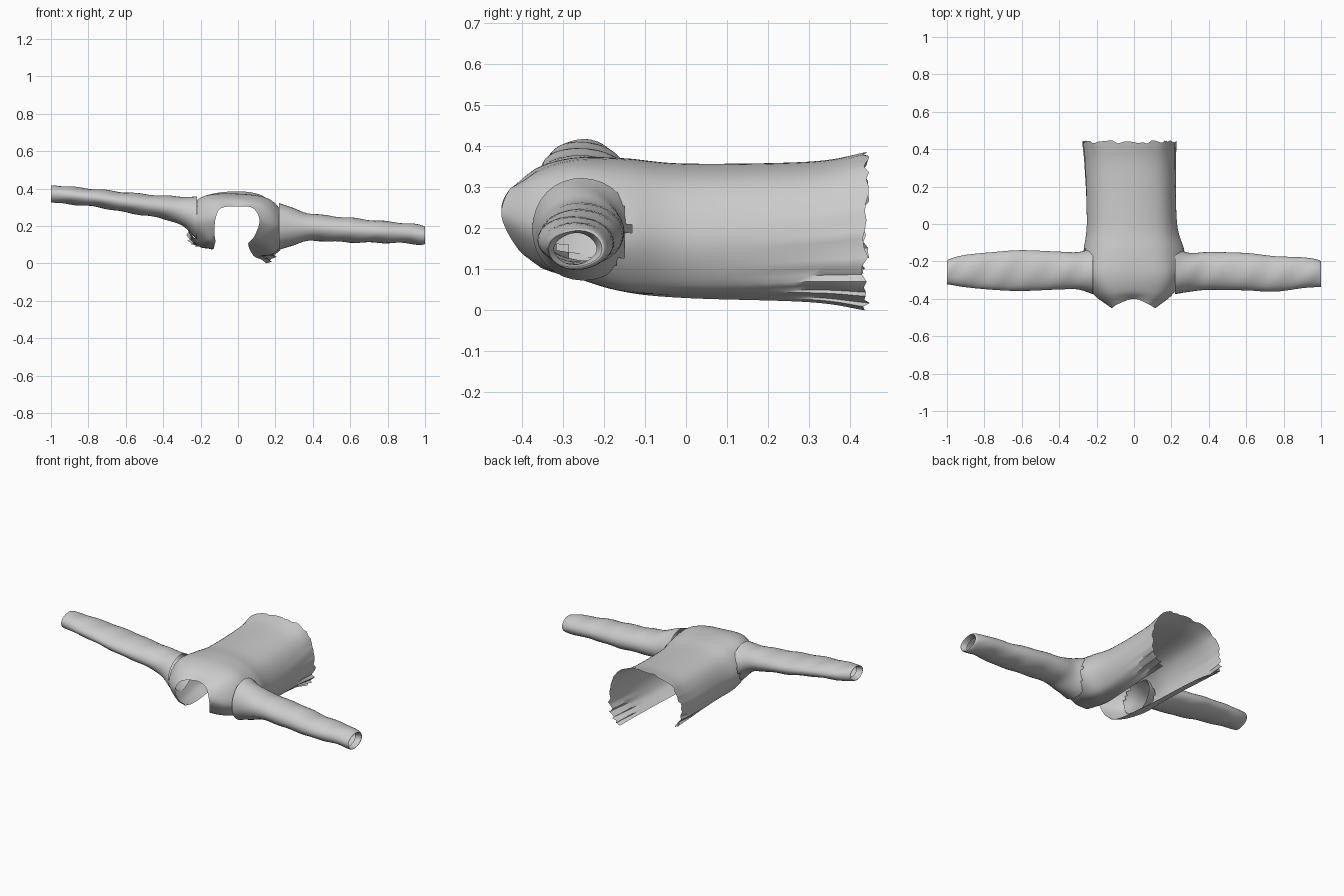
import bpy, bmesh, math, random
from mathutils import Vector

if "Cube" in bpy.data.objects:
    bpy.data.objects.remove(bpy.data.objects["Cube"])

random.seed(4)


def spline(pts, n):
    """Catmull-Rom resample, n steps per span."""
    p = [Vector(q) for q in pts]
    p = [2 * p[0] - p[1]] + p + [2 * p[-1] - p[-2]]
    out = []
    for i in range(1, len(p) - 2):
        a, b, c, d = p[i - 1:i + 3]
        for k in range(n):
            t = k / n
            out.append(0.5 * (2 * b + (c - a) * t + (2 * a - 5 * b + 4 * c - d) * t * t
                              + (3 * b - a - 3 * c + d) * t ** 3))
    return out + [p[-2]]


def loft(name, rows, closed=False, skip=None):
    """Skin a list of equal-length point rows; skip(center) drops faces."""
    bm = bmesh.new()
    grid = [[bm.verts.new(p) for p in r] for r in rows]
    n = len(rows[0])
    for a, b in zip(grid, grid[1:]):
        for j in range(n if closed else n - 1):
            k = (j + 1) % n
            f = bm.faces.new((a[j], a[k], b[k], b[j]))
            if skip and skip(f.calc_center_median()):
                bm.faces.remove(f)
    loose = [v for v in bm.verts if not v.link_faces]
    bmesh.ops.delete(bm, geom=loose, context='VERTS')
    bmesh.ops.recalc_face_normals(bm, faces=bm.faces)
    me = bpy.data.meshes.new(name)
    bm.to_mesh(me)
    bm.free()
    ob = bpy.data.objects.new(name, me)
    bpy.context.collection.objects.link(ob)
    bpy.context.view_layer.objects.active = ob
    ob.select_set(True)
    bpy.ops.object.shade_smooth_by_angle(angle=math.radians(50))
    ob.select_set(False)
    return ob


# Garment body: open sections (x, z) from left front edge over the back to right front edge
sections = [
    (.44, 0, [(-.23, .09), (-.265, .14), (-.265, .25), (-.19, .355), (0, .385), (.15, .35), (.22, .22), (.215, .07), (.16, 0)]),
    (.30, 0, [(-.19, .09), (-.25, .12), (-.255, .23), (-.18, .335), (0, .362), (.15, .32), (.22, .2), (.2, .07), (.13, .02)]),
    (.0, 0, [(-.16, .08), (-.23, .11), (-.25, .22), (-.18, .33), (0, .357), (.16, .31), (.23, .18), (.19, .06), (.1, .03)]),
    (-.15, 0, [(-.14, .075), (-.22, .1), (-.27, .22), (-.19, .345), (0, .37), (.17, .33), (.27, .19), (.2, .06), (.08, .045)]),
    (-.27, 0, [(-.13, .08), (-.2, .11), (-.27, .24), (-.19, .355), (0, .37), (.18, .335), (.26, .19), (.18, .09), (.06, .08)]),
    (-.345, .3, [(-.125, .1), (-.17, .13), (-.22, .23), (-.15, .335), (0, .345), (.15, .315), (.21, .2), (.14, .12), (.055, .1)]),
]
# Collar edge, pushed forward at the sides of the neck
sections.append((-.36, 1, [(-.12, .115), (-.125, .16), (-.12, .24), (-.09, .295), (0, .305),
                           (.08, .295), (.115, .23), (.09, .15), (.055, .11)]))
lift = [0, -.05, -.09, -.07, -.04, -.07, -.09, -.05, 0]
rails = [spline([(s[2][i][0], s[0] + s[1] * lift[i], s[2][i][1]) for s in sections], 7)
         for i in range(9)]
rows = [spline([r[k] for r in rails], 7) for k in range(len(rails[0]))]

# Pleats fading in toward the hem, ragged hem edge
n = len(rows[0])
jag = [random.uniform(-.012, .008) for _ in range(n)]
for r in rows:
    for j, p in enumerate(r):
        h = max(0, (p.y - .12) / .32)
        side = min(1, abs(j - n // 2) / (n / 2) * 1.3) ** 3
        p.x += .012 * h * side * math.sin(j * 2.2)
        p.y += jag[j] * max(0, (p.y - .38) / .06)
        p.z = max(0, p.z)


# Sleeve rings: (|x|, y_min, y_max, z_min, z_max)
right = [(.22, -.375, -.13, .07, .325), (.3, -.362, -.155, .1, .292), (.4, -.352, -.15, .12, .265),
         (.6, -.355, -.155, .112, .244), (.75, -.362, -.172, .11, .228), (.9, -.343, -.178, .107, .215),
         (.98, -.337, -.19, .1, .203), (1, -.335, -.205, .105, .195)]
left = [(.22, -.375, -.13, .13, .355), (.3, -.35, -.15, .2, .358), (.4, -.35, -.148, .238, .362),
        (.6, -.358, -.14, .272, .38), (.75, -.352, -.15, .3, .396), (.9, -.338, -.165, .316, .41),
        (.98, -.325, -.185, .323, .418), (1, -.322, -.2, .33, .412)]


def in_armhole(c):
    """Body faces covered by a sleeve root."""
    x, y0, y1, z0, z1 = (right if c.x > 0 else left)[0]
    return abs(c.x) > .225 and ((c.y - (y0 + y1) / 2) / (y1 - y0) * 2) ** 2 \
        + ((c.z - (z0 + z1) / 2) / (z1 - z0) * 2) ** 2 < .85


loft("garment_body", rows, skip=in_armhole)

# Sleeves, with cuff edges folded inward
for name, sign, table in (("right_sleeve", 1, right), ("left_sleeve", -1, left)):
    cols = []
    for k in range(32):
        a = math.tau * k / 32
        path = [(sign * x, (y0 + y1) / 2 + (y1 - y0) / 2 * math.cos(a),
                 (z0 + z1) / 2 + (z1 - z0) / 2 * math.sin(a)) for x, y0, y1, z0, z1 in table]
        x, y0, y1, z0, z1 = table[-1]
        path.append((sign * .965, (y0 + y1) / 2 + (y1 - y0) * .4 * math.cos(a),
                     (z0 + z1) / 2 + (z1 - z0) * .4 * math.sin(a)))
        col = spline(path, 5)
        for p in col:
            # soft cloth wrinkles
            p.z += .003 * math.sin(p.x * 38 + 2 * a) * math.sin(a)
            p.x = max(-1, min(1, p.x))
        cols.append(col)
    loft(name, [[c[i] for c in cols] for i in range(len(cols[0]))], closed=True)
